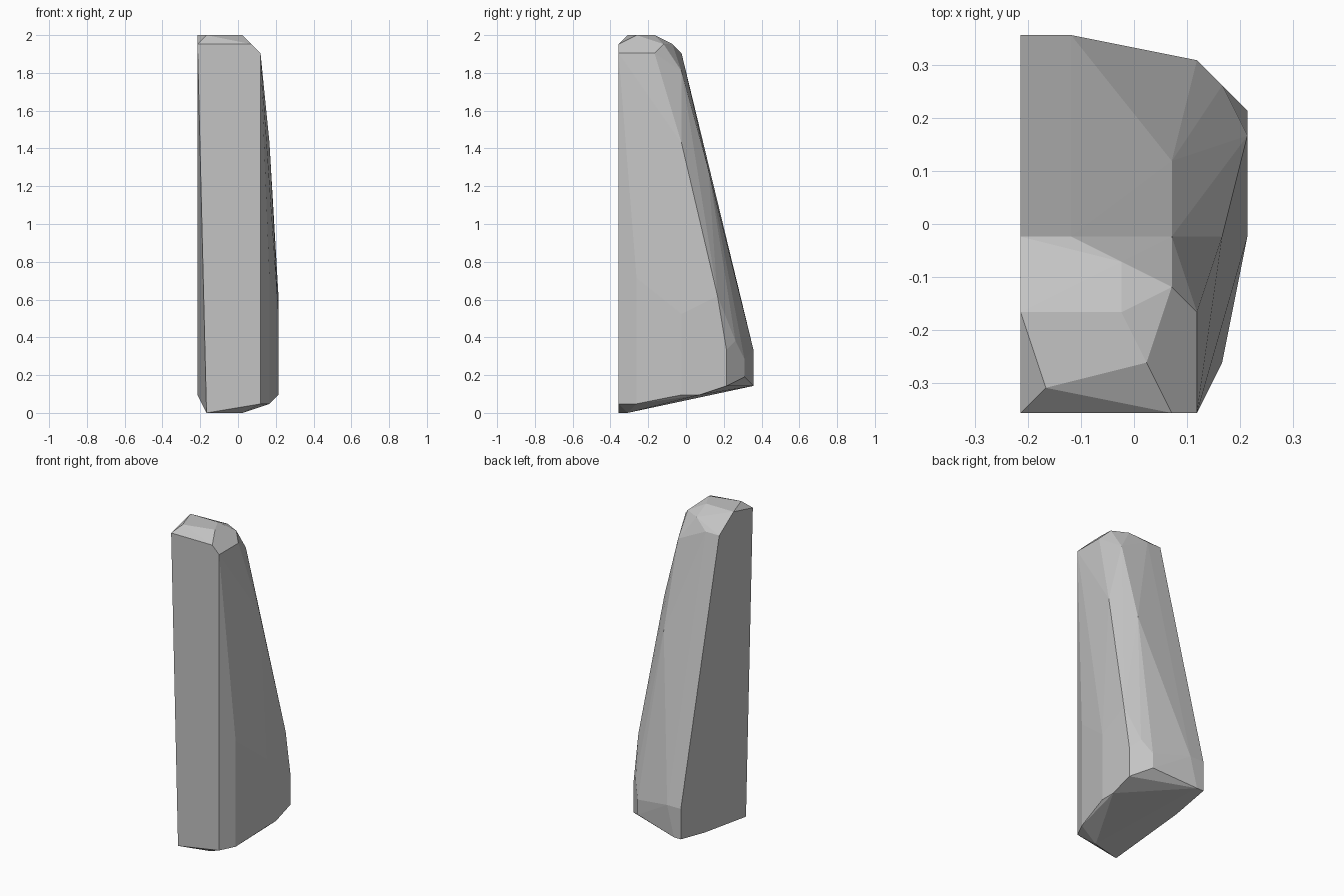
import bpy
import bmesh

default_cube = bpy.data.objects.get("Cube")
if default_cube:
    bpy.data.objects.remove(default_cube, do_unlink=True)

# The stone is cut on a coarse lattice: columns across, rows back, layers up
COLUMNS, ROWS, LAYERS = 9, 15, 42
STEP = 2 / LAYERS


def lattice_point(column, row, layer):
    return ((column - COLUMNS / 2) * STEP, (row - ROWS / 2) * STEP, layer * STEP)


# Bevelled cap
cap_corners = [(1, 1, 42), (5, 2, 42), (4, 4, 42), (0, 4, 42),
               (0, 0, 41), (6, 0, 41), (6, 5, 41), (4, 6, 41),
               (7, 0, 40), (7, 4, 40), (2, 7, 40), (0, 7, 40)]

# Worn ridge between the sloping back and the side
ridge_corners = [(6, 7, 38), (7, 6, 36), (8, 7, 30), (6, 10, 27),
                 (9, 11, 13), (9, 7, 11), (8, 2, 15)]

# Foot of the sloping back
heel_corners = [(9, 12, 7), (8, 13, 8), (7, 14, 6), (2, 15, 7), (0, 15, 7)]

# Slanted underside
base_corners = [(1, 0, 0), (5, 1, 0), (7, 0, 1), (8, 2, 1), (9, 7, 2), (9, 9, 2),
                (9, 12, 3), (7, 14, 4), (1, 15, 3), (0, 15, 3), (0, 10, 2)]


def make_material(name, colour):
    material = bpy.data.materials.new(name)
    material.use_nodes = True
    material.diffuse_color = colour
    shader = next(node for node in material.node_tree.nodes
                  if node.type == 'BSDF_PRINCIPLED')
    shader.inputs["Base Color"].default_value = colour
    return material


def make_faceted_solid(name, corners, material):
    """Wrap the corners in flat facets and merge those that are level."""
    bm = bmesh.new()
    for corner in corners:
        bm.verts.new(lattice_point(*corner))
    bmesh.ops.convex_hull(bm, input=list(bm.verts))
    loose = [vert for vert in bm.verts if not vert.link_faces]
    bmesh.ops.delete(bm, geom=loose, context='VERTS')
    bmesh.ops.dissolve_limit(bm, angle_limit=0.005,
                             verts=list(bm.verts), edges=list(bm.edges))
    bmesh.ops.recalc_face_normals(bm, faces=list(bm.faces))
    mesh = bpy.data.meshes.new(name)
    bm.to_mesh(mesh)
    bm.free()
    mesh.materials.append(material)
    solid = bpy.data.objects.new(name, mesh)
    bpy.context.scene.collection.objects.link(solid)
    return solid


stone_grey = make_material("stone grey", (0.55, 0.55, 0.55, 1))
make_faceted_solid("standing_stone",
                   cap_corners + ridge_corners + heel_corners + base_corners,
                   stone_grey)
